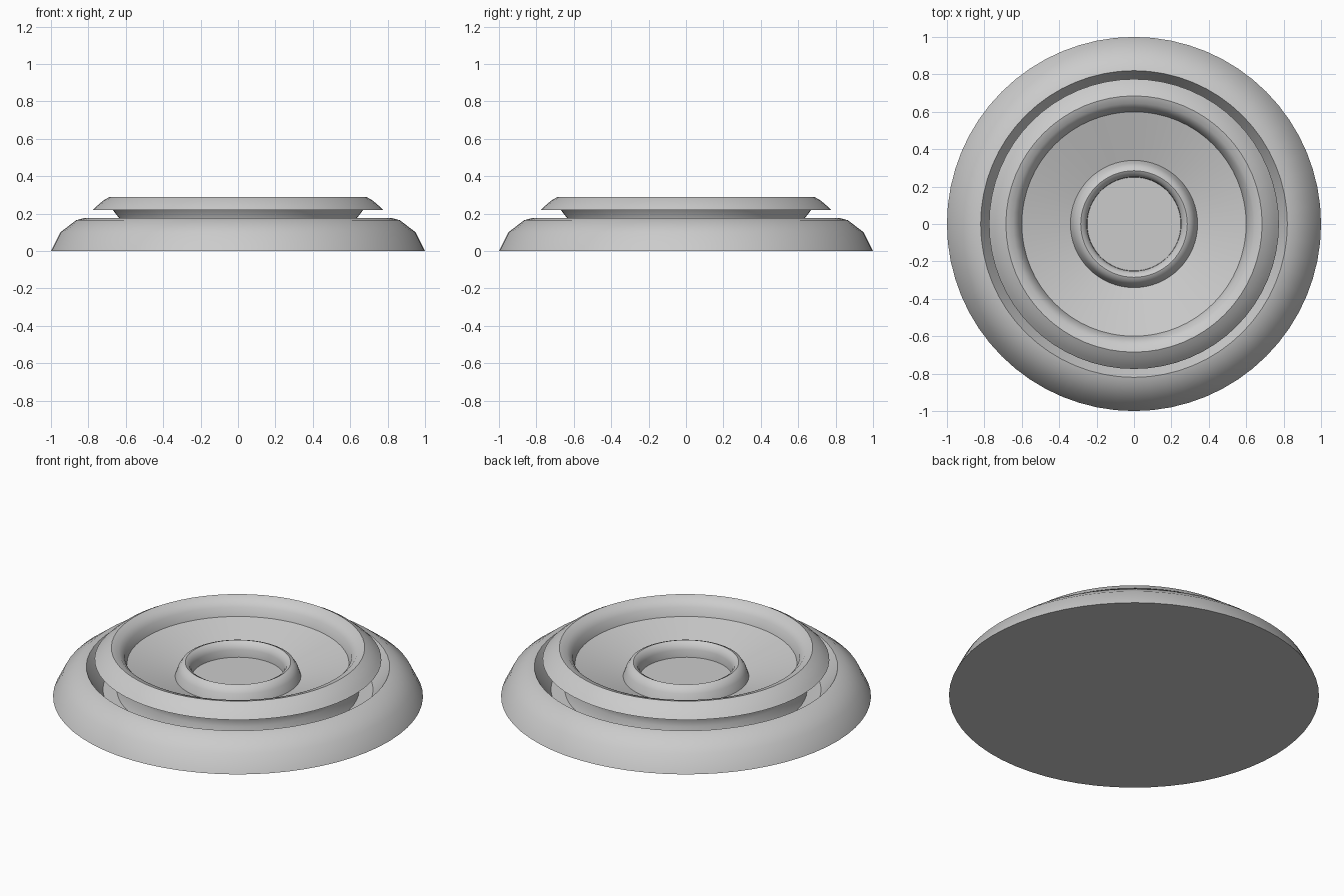
import bpy, bmesh, math

if "Cube" in bpy.data.objects:
    bpy.data.objects.remove(bpy.data.objects["Cube"])

SEGMENTS = 64


def lathe(name, profile, angle=40):
    """Revolve an (r, z) profile around z; r = 0 ends become single points."""
    bm = bmesh.new()
    verts = [bm.verts.new((r, 0, z)) for r, z in profile]
    edges = [bm.edges.new(pair) for pair in zip(verts, verts[1:])]
    bmesh.ops.spin(bm, geom=verts + edges, cent=(0, 0, 0), axis=(0, 0, 1),
                   angle=2 * math.pi, steps=SEGMENTS, use_merge=True)
    bmesh.ops.remove_doubles(bm, verts=bm.verts, dist=1e-5)
    bmesh.ops.recalc_face_normals(bm, faces=bm.faces)
    mesh = bpy.data.meshes.new(name)
    bm.to_mesh(mesh)
    bm.free()
    obj = bpy.data.objects.new(name, mesh)
    bpy.context.collection.objects.link(obj)
    bpy.ops.object.select_all(action='DESELECT')
    obj.select_set(True)
    bpy.context.view_layer.objects.active = obj
    bpy.ops.object.shade_smooth_by_angle(angle=math.radians(angle))
    return obj


# rounded outer skirt with flat underside
skirt = [(0, 0), (1, 0), (0.95, 0.10), (0.865, 0.165), (0.82, 0.177)]
# groove and undercut neck below the lip
groove = [(0.73, 0.04), (0.655, 0.04), (0.625, 0.11), (0.635, 0.175), (0.67, 0.22)]
# rounded raised lip
lip = [(0.775, 0.22), (0.755, 0.24), (0.72, 0.27), (0.685, 0.29),
       (0.645, 0.278), (0.615, 0.245), (0.60, 0.196)]
# shallow dish floor, small inner ring and central flat
dish = [(0.34, 0.12)]
inner_ring = [(0.325, 0.165), (0.305, 0.195), (0.285, 0.203), (0.265, 0.192),
              (0.252, 0.16), (0.25, 0.116)]
centre = [(0, 0.116)]

lathe("round_base", skirt + groove + lip + dish + inner_ring + centre)
